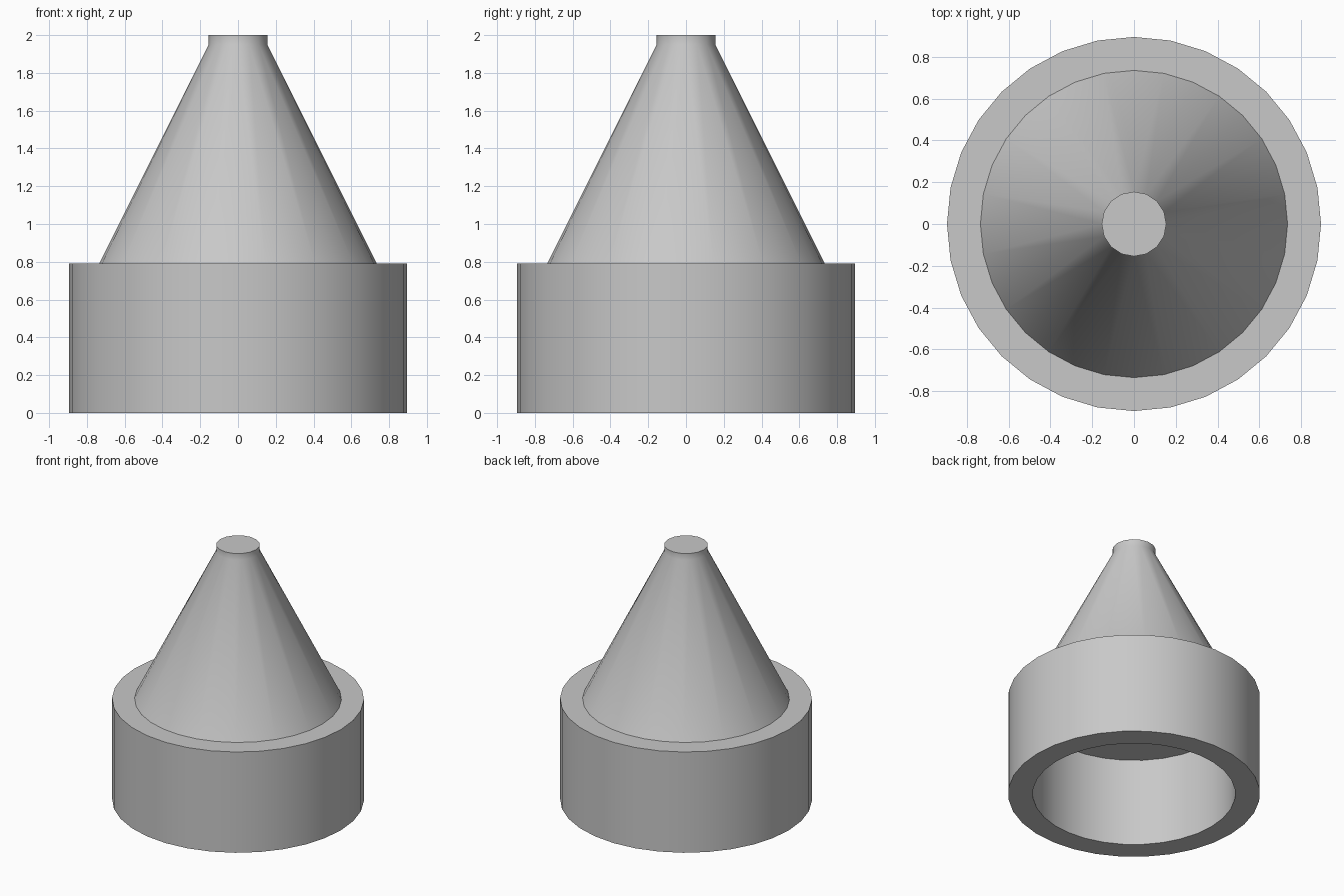
import bpy
import bmesh
from math import cos, sin, tau, radians

default = bpy.data.objects.get("Cube")
if default:
    bpy.data.objects.remove(default, do_unlink=True)

# Single grey material
grey = bpy.data.materials.new("light_grey")
grey.use_nodes = True
colour = (0.58, 0.58, 0.58, 1)
grey.diffuse_color = colour
grey.node_tree.nodes["Principled BSDF"].inputs["Base Color"].default_value = colour


def ring(bm, radius, z, sides):
    """Closed loop of edges around the z axis."""
    verts = [bm.verts.new((radius * cos(tau * i / sides),
                           radius * sin(tau * i / sides), z))
             for i in range(sides)]
    edges = [bm.edges.new((verts[i - 1], verts[i])) for i in range(sides)]
    return verts, edges


def turned_part(name, profile):
    """Closed solid from rings of (radius, height, sides)."""
    bm = bmesh.new()
    rings = [ring(bm, *p) for p in profile]
    for (_, lower), (_, upper) in zip(rings, rings[1:]):
        bmesh.ops.bridge_loops(bm, edges=lower + upper)
    bm.faces.new(rings[0][0])
    bm.faces.new(rings[-1][0])
    bmesh.ops.recalc_face_normals(bm, faces=bm.faces[:])
    mesh = bpy.data.meshes.new(name)
    bm.to_mesh(mesh)
    bm.free()
    mesh.materials.append(grey)
    obj = bpy.data.objects.new(name, mesh)
    bpy.context.collection.objects.link(obj)
    return obj


# Hollow nozzle: tip, outer cone, collar, bore with ledge, inner cone
nozzle = turned_part("nozzle_cap", [
    (0.155, 2.0, 16),
    (0.155, 1.95, 16),
    (0.735, 0.79, 32),
    (0.895, 0.79, 32),
    (0.895, 0.0, 32),
    (0.72, 0.0, 32),
    (0.72, 0.69, 32),
    (0.685, 0.69, 32),
    (0.055, 1.95, 16),
])

bpy.ops.object.select_all(action="DESELECT")
nozzle.select_set(True)
bpy.context.view_layer.objects.active = nozzle
bpy.ops.object.shade_smooth_by_angle(angle=radians(30))
